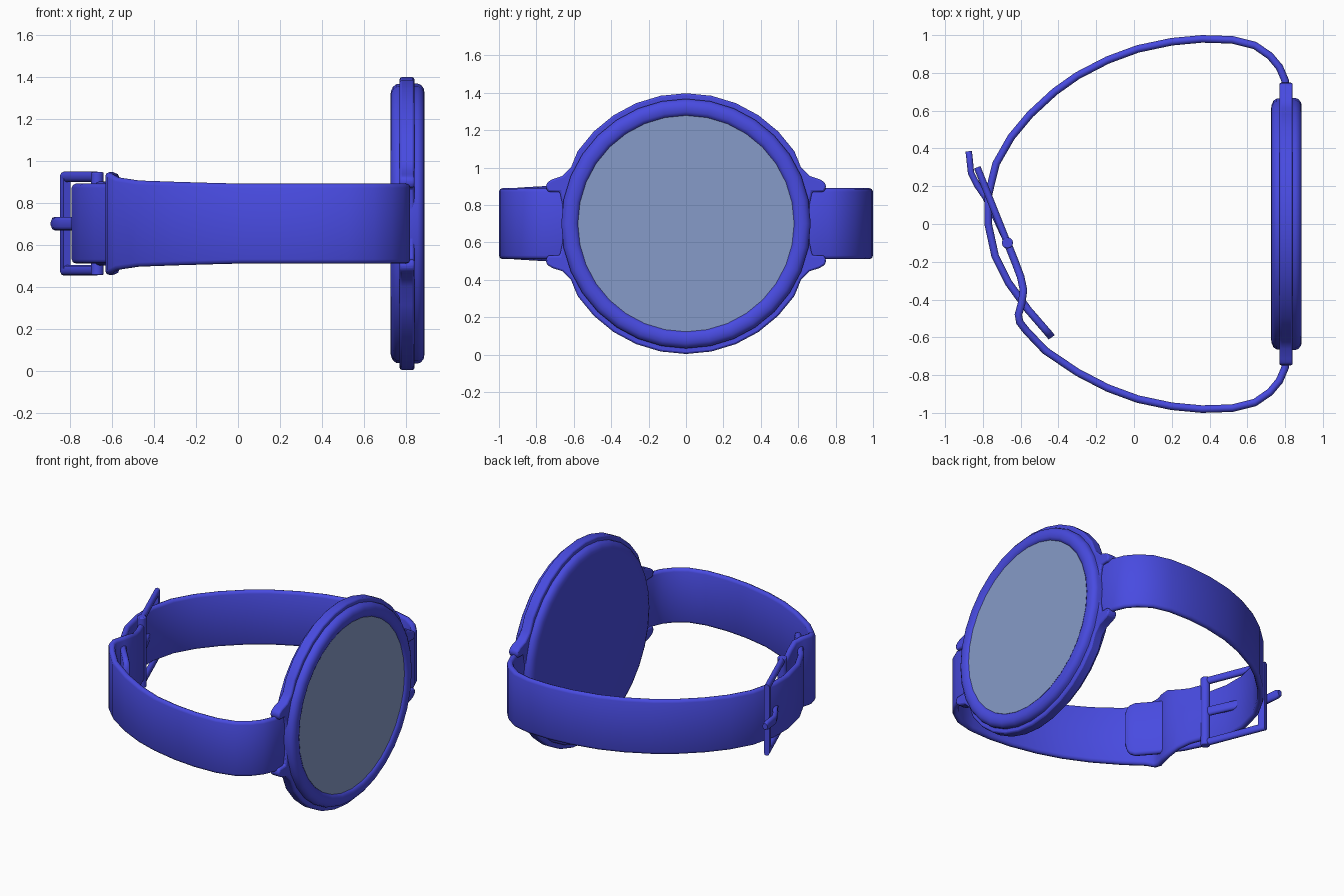
import bpy, bmesh, math
from mathutils import Vector

if "Cube" in bpy.data.objects:
    bpy.data.objects.remove(bpy.data.objects["Cube"])

ZC = 0.70  # height of the watch centre


def material(name, color):
    m = bpy.data.materials.new(name)
    m.diffuse_color = color
    m.use_nodes = True
    m.node_tree.nodes["Principled BSDF"].inputs["Base Color"].default_value = m.diffuse_color
    return m


BLUE = material("blue_body", (0.065, 0.07, 0.75, 1))
GLASS = material("pale_glass", (0.24, 0.33, 0.58, 1))


def finish(name, bm, mat, bevel=0, angle=40):
    bmesh.ops.recalc_face_normals(bm, faces=bm.faces)
    me = bpy.data.meshes.new(name)
    bm.to_mesh(me)
    bm.free()
    ob = bpy.data.objects.new(name, me)
    bpy.context.collection.objects.link(ob)
    me.materials.append(mat)
    bpy.ops.object.select_all(action='DESELECT')
    ob.select_set(True)
    bpy.context.view_layer.objects.active = ob
    bpy.ops.object.shade_smooth_by_angle(angle=math.radians(angle))
    if bevel:
        b = ob.modifiers.new("bevel", 'BEVEL')
        b.width, b.segments, b.angle_limit = bevel, 2, math.radians(40)
    return ob


def skin(bm, rings):
    """Join closed rings of points and cap both ends."""
    vs = [[bm.verts.new(p) for p in r] for r in rings]
    n = len(vs[0])
    for a, b in zip(vs, vs[1:]):
        for i in range(n):
            j = (i + 1) % n
            bm.faces.new((a[i], a[j], b[j], b[i]))
    bm.faces.new(vs[0])
    bm.faces.new(vs[-1])


def lathe(name, profile, mat, sides=32):
    """Turn (x, radius) points about the case axis."""
    bm = bmesh.new()
    ang = [2 * math.pi * i / sides for i in range(sides)]
    skin(bm, [[(x, r * math.sin(a), ZC + r * math.cos(a)) for a in ang] for x, r in profile])
    return finish(name, bm, mat)


def band(name, path, t=0.02, zc=ZC):
    """Sweep a round-edged strip along (x, y, half height) points."""
    bm = bmesh.new()
    rings = []
    for i, (x, y, h) in enumerate(path):
        a, b = path[max(i - 1, 0)], path[min(i + 1, len(path) - 1)]
        d = Vector((b[0] - a[0], b[1] - a[1])).normalized()
        ring = []
        for s in (1, -1):
            for k in range(5):
                q = math.pi * k / 4
                u, w = s * t * math.cos(q), s * (h - t + t * math.sin(q))
                ring.append((x - d.y * u, y + d.x * u, zc + w))
        rings.append(ring)
    skin(bm, rings)
    return finish(name, bm, BLUE, angle=50)


# Case: rounded back, lugged middle plate, rounded bezel and glass
lathe("case_back", [(0.725, 0.60), (0.728, 0.63), (0.738, 0.652), (0.755, 0.664), (0.80, 0.667)], BLUE)
lathe("bezel", [(0.80, 0.667), (0.855, 0.667), (0.872, 0.66), (0.885, 0.642), (0.888, 0.62),
                (0.886, 0.597), (0.876, 0.58), (0.862, 0.575)], BLUE)
lathe("glass", [(0.86, 0.578), (0.874, 0.578)], GLASS)

quarter = [(0.697 * math.cos(math.radians(a)), 0.697 * math.sin(math.radians(a)))
           for a in (90, 78.75, 67.5, 56.25, 45, 33.75)]
quarter += [(0.615, 0.30), (0.66, 0.255), (0.715, 0.237), (0.743, 0.22), (0.75, 0.195),
            (0.738, 0.17), (0.675, 0.17), (0.66, 0.10)]
half = quarter + [(y, -z) for y, z in reversed(quarter)]
outline = half + [(-y, z) for y, z in reversed(half)][1:-1]
bm = bmesh.new()
skin(bm, [[(x, y, ZC + z) for y, z in outline] for x in (0.77, 0.84)])
finish("case_middle_with_lugs", bm, BLUE, bevel=0.01)

# Shared strap curve, mirrored for the two sides
curve = [(0.80, 0.66), (0.80, 0.76), (0.77, 0.83), (0.72, 0.89), (0.64, 0.945), (0.52, 0.975),
         (0.36, 0.98), (0.20, 0.965), (0.02, 0.927), (-0.14, 0.868), (-0.30, 0.785)]
H = 0.19

# Long strap, ending in a rounded tip tucked inside the other strap
tail = [(-0.42, 0.70), (-0.55, 0.58), (-0.65, 0.46), (-0.73, 0.32), (-0.772, 0.15), (-0.772, 0.0),
        (-0.735, -0.17), (-0.665, -0.31), (-0.56, -0.455)]
band("long_strap", [(x, y, H) for x, y in curve + tail] +
     [(-0.475, -0.553, H), (-0.455, -0.576, 0.178), (-0.443, -0.59, 0.158), (-0.436, -0.60, 0.12)])

# Buckle strap, widening into the slot that the long strap passes through
band("buckle_strap", [(x, -y, H + max(0, -x) * 0.03) for x, y in curve] +
     [(-0.47, -0.67, 0.205), (-0.57, -0.565, 0.22), (-0.605, -0.52, 0.24), (-0.612, -0.48, 0.245),
      (-0.595, -0.42, 0.245), (-0.585, -0.35, 0.24), (-0.60, -0.28, 0.215), (-0.63, -0.20, 0.2),
      (-0.67, -0.10, 0.2)])

# Buckle frame: two rails, outer bar and hinge pin
P, Q = Vector((-0.67, -0.10)), Vector((-0.83, 0.30))
step = (Q - P).normalized() * 0.045
for s, label in ((1, "upper"), (-1, "lower")):
    band("buckle_rail_" + label, [(*P, 0.025), (*Q, 0.025)], 0.018, ZC + s * 0.222)
band("buckle_outer_bar", [(*(Q - step), 0.247), (*Q, 0.247)], 0.018)
bm = bmesh.new()
skin(bm, [[(P.x + 0.03 * math.cos(i * math.pi / 6), P.y + 0.03 * math.sin(i * math.pi / 6), z)
           for i in range(12)] for z in (ZC - 0.245, ZC + 0.245)])
finish("buckle_pin", bm, BLUE, bevel=0.006)

# Prong, bent over the outer bar
band("buckle_prong", [(x, y, 0.032) for x, y in
                      [(-0.67, -0.10), (-0.735, 0.04), (-0.785, 0.14), (-0.83, 0.205), (-0.863, 0.27),
                       (-0.868, 0.32), (-0.872, 0.36)]] + [(-0.876, 0.385, 0.022)], 0.017)
